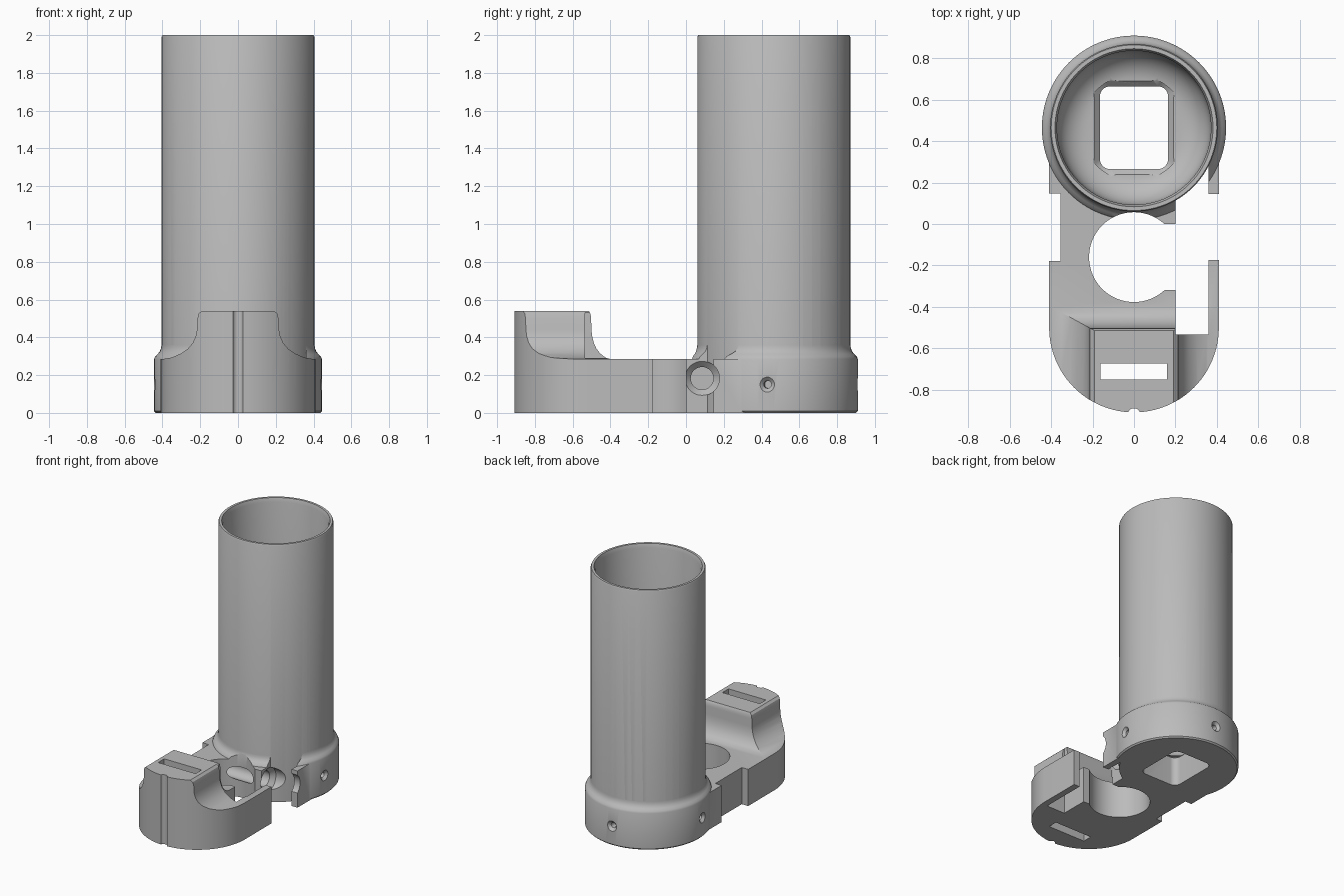
import bpy, bmesh
from math import sin, cos, pi, radians
from mathutils import Matrix

if "Cube" in bpy.data.objects:
    bpy.data.objects.remove(bpy.data.objects["Cube"])

grey = bpy.data.materials.new("light_grey")
grey.use_nodes = True
grey.diffuse_color = (0.5, 0.5, 0.5, 1)
grey.node_tree.nodes["Principled BSDF"].inputs["Base Color"].default_value = (0.5, 0.5, 0.5, 1)

TUBE_Y = 0.465    # axis of the tube
NOSE_Y = -0.5     # centre of the rounded front end


def loft(name, rings, matrix=None):
    """Closed solid through a list of equally long point rings."""
    bm = bmesh.new()
    loops = [[bm.verts.new(p) for p in ring] for ring in rings]
    n = len(loops[0])
    for a, b in zip(loops, loops[1:]):
        for i in range(n):
            j = (i + 1) % n
            bm.faces.new((a[i], a[j], b[j], b[i]))
    bm.faces.new(loops[0])
    bm.faces.new(loops[-1])
    bmesh.ops.recalc_face_normals(bm, faces=bm.faces)
    if matrix:
        bm.transform(matrix)
    mesh = bpy.data.meshes.new(name)
    bm.to_mesh(mesh)
    bm.free()
    mesh.materials.append(grey)
    ob = bpy.data.objects.new(name, mesh)
    bpy.context.collection.objects.link(ob)
    return ob


def lathe(name, profile, matrix=None, n=96):
    """Turned solid from (radius, height) pairs."""
    return loft(name, [[(r * cos(2 * pi * i / n), r * sin(2 * pi * i / n), z)
                        for i in range(n)] for r, z in profile], matrix)


def prism(name, outline, z0, z1):
    return loft(name, [[(x, y, z) for x, y in outline] for z in (z0, z1)])


def box(name, x0, x1, y0, y1, z0=-0.1, z1=0.7):
    return prism(name, [(x0, y0), (x1, y0), (x1, y1), (x0, y1)], z0, z1)


def rounded_rect(hx, hy, r, cy):
    pts = []
    for k, (sx, sy) in enumerate([(1, 1), (-1, 1), (-1, -1), (1, -1)]):
        for i in range(9):
            a = pi / 2 * (k + i / 8)
            pts.append((sx * (hx - r) + r * cos(a), cy + sy * (hy - r) + r * sin(a)))
    return pts


def combine(target, other, operation):
    """Boolean that consumes the second solid."""
    mod = target.modifiers.new("combine", 'BOOLEAN')
    mod.operation, mod.solver, mod.object = operation, 'EXACT', other
    bpy.context.view_layer.objects.active = target
    bpy.ops.object.modifier_apply(modifier=mod.name)
    bpy.data.objects.remove(other)


def cut(target, other):
    combine(target, other, 'DIFFERENCE')


def at(x, y, z):
    return Matrix.Translation((x, y, z))


along_x = Matrix.Rotation(pi / 2, 4, 'Y')

# Base plate with a half-round nose
nose = [(0.41 * cos(-pi * i / 48), NOSE_Y + 0.41 * sin(-pi * i / 48)) for i in range(49)]
outline = nose + [(-0.41, TUBE_Y), (0.41, TUBE_Y)]
body = prism("holder_body", outline, 0, 0.285)

# Raised front block with flared sides, trimmed to the nose
flare = [(0.2, 0.1), (0.2, 0.285), (0.15, 0.293), (0.1, 0.315), (0.065, 0.34), (0.04, 0.37),
         (0.024, 0.405), (0.017, 0.44), (0.014, 0.5), (0.008, 0.525), (-0.008, 0.54)]
block = loft("front_block", [[(-0.2 - o, -1.1, z), (0.2 + o, -1.1, z),
                              (0.2 + o, -0.51 + 0.55 * o, z), (-0.2 - o, -0.51 + 0.55 * o, z)]
                             for o, z in flare])
combine(block, prism("nose_trim", outline, 0.05, 0.6), 'INTERSECT')
combine(body, block, 'UNION')

# Collar around the tube foot
collar = [(0.435, 0), (0.445, 0.01), (0.445, 0.285), (0.438, 0.3), (0.425, 0.312),
          (0.414, 0.326), (0.408, 0.342), (0.404, 0.365)]
combine(body, lathe("collar", collar, at(0, TUBE_Y, 0)), 'UNION')

# Side pocket, its outer window, the grip ring with its mouth, and the opposite notch
cut(body, box("pocket", 0.2, 0.36, -0.535, 0.3))
cut(body, box("window", 0.3, 0.6, -0.175, 0.145))
cut(body, lathe("grip_ring", [(0.217, -0.1), (0.217, 0.7)], at(0, -0.16, 0)))
cut(body, box("ring_mouth", 0.12, 0.3, -0.32, 0.0))
cut(body, box("notch", -0.6, -0.355, -0.178, 0.147))

# Tube shell and hollow, with a rounded floor
combine(body, lathe("tube", [(0.405, 0), (0.405, 1.99), (0.4, 2)], at(0, TUBE_Y, 0)), 'UNION')
floor_curve = [(0.22 + 0.15 * sin(radians(a)), 0.4 - 0.15 * cos(radians(a)))
               for a in range(0, 91, 10)]
cut(body, lathe("hollow", floor_curve + [(0.372, 1.97), (0.385, 2.01)], at(0, TUBE_Y, 0)))

# Rectangular floor opening with a chamfered upper edge
opening = [(0.165, 0.2, -0.1), (0.165, 0.2, 0.225), (0.195, 0.23, 0.255)]
cut(body, loft("floor_opening", [[(x, y, z) for x, y in rounded_rect(hx, hy, 0.05, TUBE_Y)]
                                 for hx, hy, z in opening]))

# Strap slot and front groove
cut(body, box("strap_slot", -0.162, 0.16, -0.75, -0.675))
cut(body, lathe("front_groove", [(0.03, -0.1), (0.03, 0.7)], at(0, -0.92, 0), 24))

# Cross bore with countersink, and its clearance through the outer wall
bore = [(0.06, -0.2), (0.06, 0.17), (0.092, 0.202), (0.092, 0.6)]
cut(body, lathe("cross_bore", bore, at(0, 0.085, 0.183) @ along_x, 48))

# Three countersunk screw holes around the collar
screw = [(0.02, 0.36), (0.02, 0.425), (0.042, 0.447), (0.042, 0.5)]
for angle in (-4.5, 90, 184.5):
    turn = Matrix.Rotation(radians(angle), 4, 'Z')
    cut(body, lathe("screw_hole", screw, at(0, TUBE_Y, 0.15) @ turn @ along_x, 24))

bpy.ops.object.select_all(action='DESELECT')
body.select_set(True)
bpy.context.view_layer.objects.active = body
bpy.ops.object.shade_smooth_by_angle(angle=radians(32))
